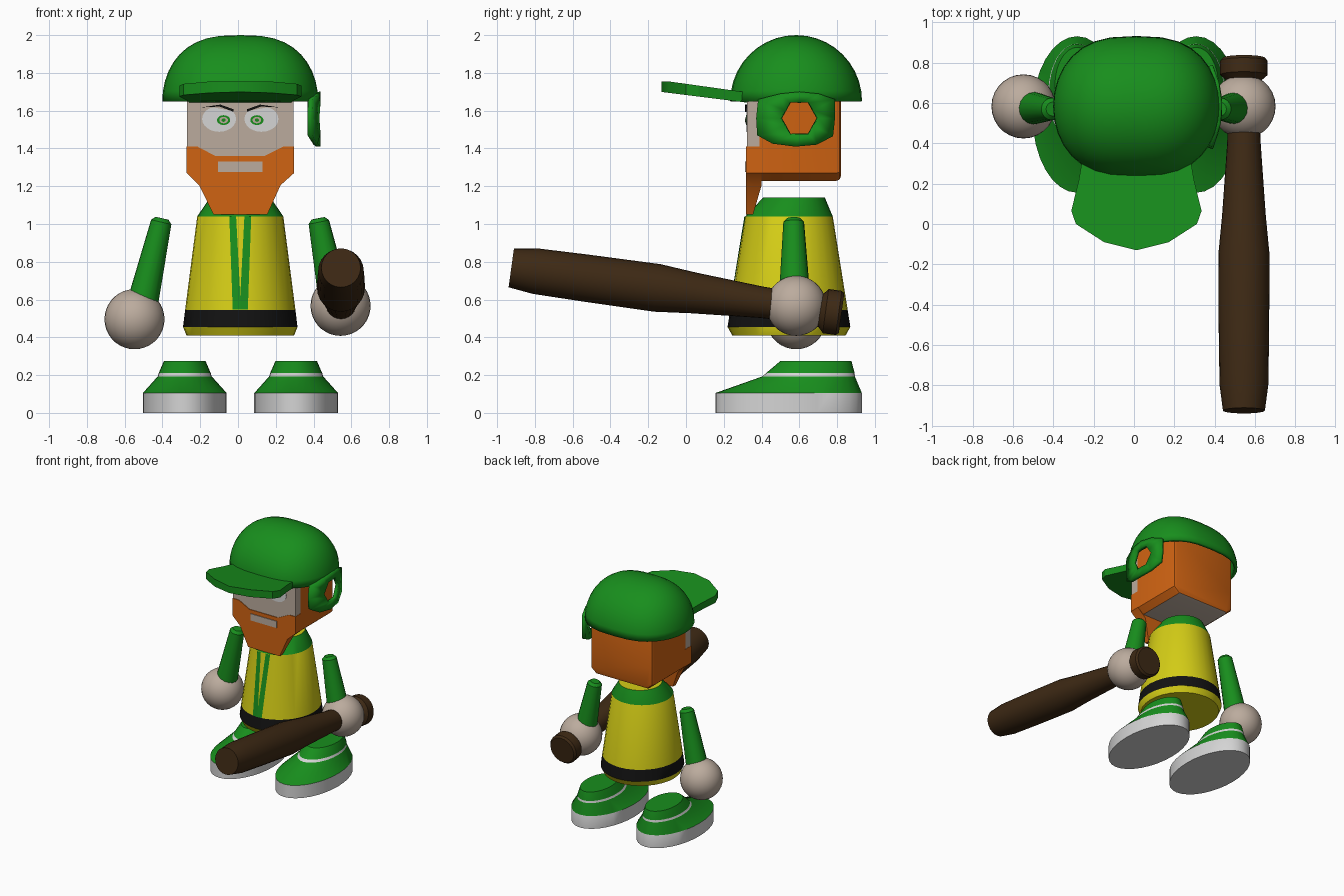
import bpy, bmesh, math
from mathutils import Vector

if "Cube" in bpy.data.objects:
    bpy.data.objects.remove(bpy.data.objects["Cube"])

def material(name, *rgb):
    m = bpy.data.materials.new(name)
    m.diffuse_color = (*rgb, 1)
    m.use_nodes = True
    m.node_tree.nodes["Principled BSDF"].inputs["Base Color"].default_value = m.diffuse_color
    return m

GREEN = material("team green", 0.009, 0.27, 0.012)
YELLOW = material("jersey yellow", 0.66, 0.61, 0.008)
ORANGE = material("hair orange", 0.63, 0.125, 0.006)
SKIN = material("skin", 0.50, 0.41, 0.34)
WOOD = material("dark wood", 0.047, 0.022, 0.007)
BLACK = material("belt black", 0.006, 0.006, 0.006)
WHITE = material("shoe white", 0.66, 0.66, 0.66)

def finish(name, bm, mats):
    bmesh.ops.recalc_face_normals(bm, faces=bm.faces)
    me = bpy.data.meshes.new(name)
    bm.to_mesh(me)
    bm.free()
    for m in mats:
        me.materials.append(m)
    ob = bpy.data.objects.new(name, me)
    bpy.context.collection.objects.link(ob)
    return ob

def loft(name, rings, mats, bands=None, caps=(0, 0), n=32):
    """Stack of ellipses (z, cx, cy, rx, ry); bands gives one material index per step."""
    bm = bmesh.new()
    loops = [[bm.verts.new((cx + rx * math.cos(2 * math.pi * i / n),
                            cy + ry * math.sin(2 * math.pi * i / n), z)) for i in range(n)]
             for z, cx, cy, rx, ry in rings]
    for k, (a, b) in enumerate(zip(loops, loops[1:])):
        for i in range(n):
            f = bm.faces.new((a[i], a[(i + 1) % n], b[(i + 1) % n], b[i]))
            f.material_index = bands[k] if bands else 0
    for loop, mi in zip((loops[0], loops[-1]), caps):
        bm.faces.new(loop).material_index = mi
    return finish(name, bm, mats)

def lathe_between(name, start, end, profile, mat, n=24):
    """Round part along an axis; profile holds (distance, radius)."""
    ob = loft(name, [(s, 0, 0, r, r) for s, r in profile], [mat], n=n)
    ob.location = start
    ob.rotation_mode = 'QUATERNION'
    ob.rotation_quaternion = (Vector(end) - Vector(start)).to_track_quat('Z', 'Y')
    return ob

def prism(name, pts, y0, y1, mat):
    """Outline in x, z extruded along y."""
    bm = bmesh.new()
    a, b = [[bm.verts.new((x, y, z)) for x, z in pts] for y in (y0, y1)]
    bm.faces.new(a)
    bm.faces.new(b)
    for i in range(len(pts)):
        j = (i + 1) % len(pts)
        bm.faces.new((a[i], a[j], b[j], b[i]))
    return finish(name, bm, [mat])

def oval(cx, cz, rx, rz, n=24):
    return [(cx + rx * math.cos(2 * math.pi * i / n), cz + rz * math.sin(2 * math.pi * i / n))
            for i in range(n)]

CX = 0.012  # middle of the body

# Torso with belt and collar
loft("torso", [(0.41, CX, 0.545, 0.285, 0.30), (0.455, CX, 0.545, 0.303, 0.325),
               (0.545, CX, 0.545, 0.292, 0.311), (1.04, CX, 0.545, 0.228, 0.232),
               (1.14, CX, 0.572, 0.16, 0.163)],
     [YELLOW, BLACK, GREEN], bands=[0, 1, 0, 2])

# Two jersey stripes meeting at the belt
for side, name in ((-1, "left_stripe"), (1, "right_stripe")):
    bm = bmesh.new()
    vs = []
    for off, z in ((0.022, 1.04), (0.058, 1.04), (0.04, 0.547), (0.0, 0.547), (0.0, 0.62)):
        r = 0.311 + (z - 0.545) / 0.495 * (0.232 - 0.311)
        vs.append(bm.verts.new((CX + side * off, 0.545 - math.sqrt(r * r - off * off) - 0.005, z)))
    bm.faces.new(vs)
    finish(name, bm, [GREEN])

# Head: chamfered block, skin face in front, hair behind
head = prism("head", [(-0.27, 1.27), (-0.22, 1.228), (0.245, 1.228), (0.295, 1.27),
                      (0.295, 1.75), (-0.27, 1.75)], 0.322, 0.82, SKIN)
head.data.materials.append(ORANGE)
bm = bmesh.new()
bm.from_mesh(head.data)
edges = [e for e in bm.edges if all(v.co.y > 0.8 for v in e.verts)]
bmesh.ops.bevel(bm, geom=edges, offset=0.025, segments=2, affect='EDGES', profile=0.5)
for co, no in (((0, 0.39, 0), (0, 1, 0)), ((0, 0, 1.41), (0, 0, 1))):
    bmesh.ops.bisect_plane(bm, geom=bm.verts[:] + bm.edges[:] + bm.faces[:],
                           plane_co=co, plane_no=no)
for f in bm.faces:
    c = f.calc_center_median()
    hair = c.y > 0.39 or (c.z < 1.41 and c.y > 0.33)
    f.material_index = int(hair and f.normal.z > -0.9)
bm.to_mesh(head.data)
bm.free()

# Beard hanging below the jaw
beard = prism("beard", [(-0.272, 1.41), (-0.215, 1.41), (-0.12, 1.36), (0.14, 1.36), (0.24, 1.41),
                        (0.297, 1.41), (0.297, 1.27), (0.225, 1.205), (0.155, 1.05),
                        (-0.13, 1.05), (-0.205, 1.205), (-0.272, 1.27)], 0.317, 0.40, ORANGE)
for v in beard.data.vertices:
    if v.co.z < 1.1 and v.co.y > 0.35:
        v.co.y = 0.355
prism("mouth", [(-0.105, 1.275), (0.13, 1.275), (0.13, 1.33), (-0.105, 1.33)], 0.312, 0.318, SKIN)

# Eyes with slanted lids, and brows
for s, label in ((-1, "left"), (1, "right")):
    ex, ix = CX + s * 0.112, CX + s * 0.088
    white = [(x, min(z, 1.595 + 0.2 * (abs(x - CX) - 0.03))) for x, z in oval(ex, 1.556, 0.09, 0.068)]
    prism(label + "_eye", white, 0.319, 0.323, WHITE)
    prism(label + "_iris", oval(ix, 1.55, 0.035, 0.026), 0.3165, 0.32, GREEN)
    prism(label + "_iris_centre", oval(ix, 1.55, 0.023, 0.017), 0.3145, 0.318, SKIN)
    prism(label + "_pupil", oval(ix, 1.55, 0.011, 0.009), 0.3125, 0.316, GREEN)
    prism(label + "_brow", [(CX + s * d, z) for d, z in
          ((0.208, 1.617), (0.11, 1.622), (0.035, 1.594), (0.035, 1.607), (0.105, 1.632))],
          0.312, 0.322, BLACK)

# Helmet dome: half sphere widened sideways, open underneath
bm = bmesh.new()
bmesh.ops.create_uvsphere(bm, u_segments=32, v_segments=20, radius=1)
bmesh.ops.delete(bm, geom=[v for v in bm.verts if v.co.z < -0.01], context='VERTS')
for v in bm.verts:
    x, y, z = v.co
    v.co = (CX + 0.413 * math.copysign(abs(x) ** 0.72, x), 0.583 + 0.349 * y, 1.65 + 0.35 * z)
dome = finish("helmet", bm, [GREEN])
mod = dome.modifiers.new("shell", 'SOLIDIFY')
mod.thickness, mod.offset = 0.025, -1

# Helmet peak, rising towards its tip
half = [(0.265, 0.34), (0.285, 0.22), (0.323, 0.065), (0.30, 0.0), (0.16, -0.09)]
outline = [(CX + x, y) for x, y in half] + [(CX, -0.13)] + [(CX - x, y) for x, y in half[::-1]]
bm = bmesh.new()
low = [bm.verts.new((x, y, 1.683 - 0.125 * y)) for x, y in outline]
top = [bm.verts.new((x, y, 1.742 - 0.14 * max(y, -0.09))) for x, y in outline]
bm.faces.new(low)
bm.faces.new(top)
for i in range(len(outline)):
    j = (i + 1) % len(outline)
    bm.faces.new((low[i], low[j], top[j], top[i]))
finish("helmet_peak", bm, [GREEN])

# Ear flap with a six-sided hole, on one side only
outer = [(0.785, 1.56), (0.785, 1.66), (0.70, 1.69), (0.6, 1.70), (0.5, 1.69), (0.385, 1.66),
         (0.375, 1.56), (0.38, 1.47), (0.46, 1.425), (0.58, 1.41), (0.69, 1.42), (0.775, 1.465)]
inner = []
for i in range(12):
    r = 0.095 if i % 2 == 0 else 0.095 * math.cos(math.pi / 6)
    inner.append((0.6 + r * math.cos(i * math.pi / 6), 1.56 + r * math.sin(i * math.pi / 6)))
bm = bmesh.new()
a, b = [[bm.verts.new((0.425 - 1.1 * (y - 0.58) ** 2, y, z)) for y, z in loop] for loop in (outer, inner)]
for i in range(12):
    j = (i + 1) % 12
    bm.faces.new((a[i], a[j], b[j], b[i]))
flap = finish("ear_flap", bm, [GREEN])
mod = flap.modifiers.new("thickness", 'SOLIDIFY')
mod.thickness, mod.offset = 0.025, 0

# Arms and hands
for label, top_pt, end_pt, hand in (
        ("left", (-0.402, 0.57, 1.03), (-0.51, 0.575, 0.56), (-0.548, 0.583, 0.496)),
        ("right", (0.424, 0.57, 1.03), (0.51, 0.575, 0.60), (0.543, 0.583, 0.567))):
    length = (Vector(end_pt) - Vector(top_pt)).length
    lathe_between(label + "_arm", top_pt, end_pt,
                  [(0, 0.035), (0.02, 0.055), (length, 0.084)], GREEN, n=16)
    bm = bmesh.new()
    bmesh.ops.create_uvsphere(bm, u_segments=28, v_segments=18, radius=0.159)
    finish(label + "_hand", bm, [SKIN]).location = hand

# Bat from barrel tip to knob
lathe_between("bat", (0.545, -0.925, 0.768), (0.545, 0.825, 0.527),
              [(0, 0.104), (0.13, 0.121), (0.4, 0.125), (0.78, 0.127), (0.98, 0.108),
               (1.34, 0.083), (1.64, 0.075), (1.67, 0.105), (1.68, 0.118),
               (1.75, 0.118), (1.765, 0.105)], WOOD)

# Shoes: white sole, green upper, white trim line
for label, x in (("left", -0.282), ("right", 0.308)):
    loft(label + "_shoe", [(0, x, 0.543, 0.222, 0.388), (0.105, x, 0.543, 0.222, 0.388),
                           (0.193, x, 0.649, 0.143, 0.245), (0.21, x, 0.658, 0.138, 0.235),
                           (0.275, x, 0.688, 0.110, 0.188)],
         [WHITE, GREEN], bands=[0, 1, 0, 1], caps=(0, 1))

# Smooth rounded parts, keep creases
bpy.ops.object.select_all(action='SELECT')
bpy.context.view_layer.objects.active = head
bpy.ops.object.shade_smooth_by_angle(angle=math.radians(30))
